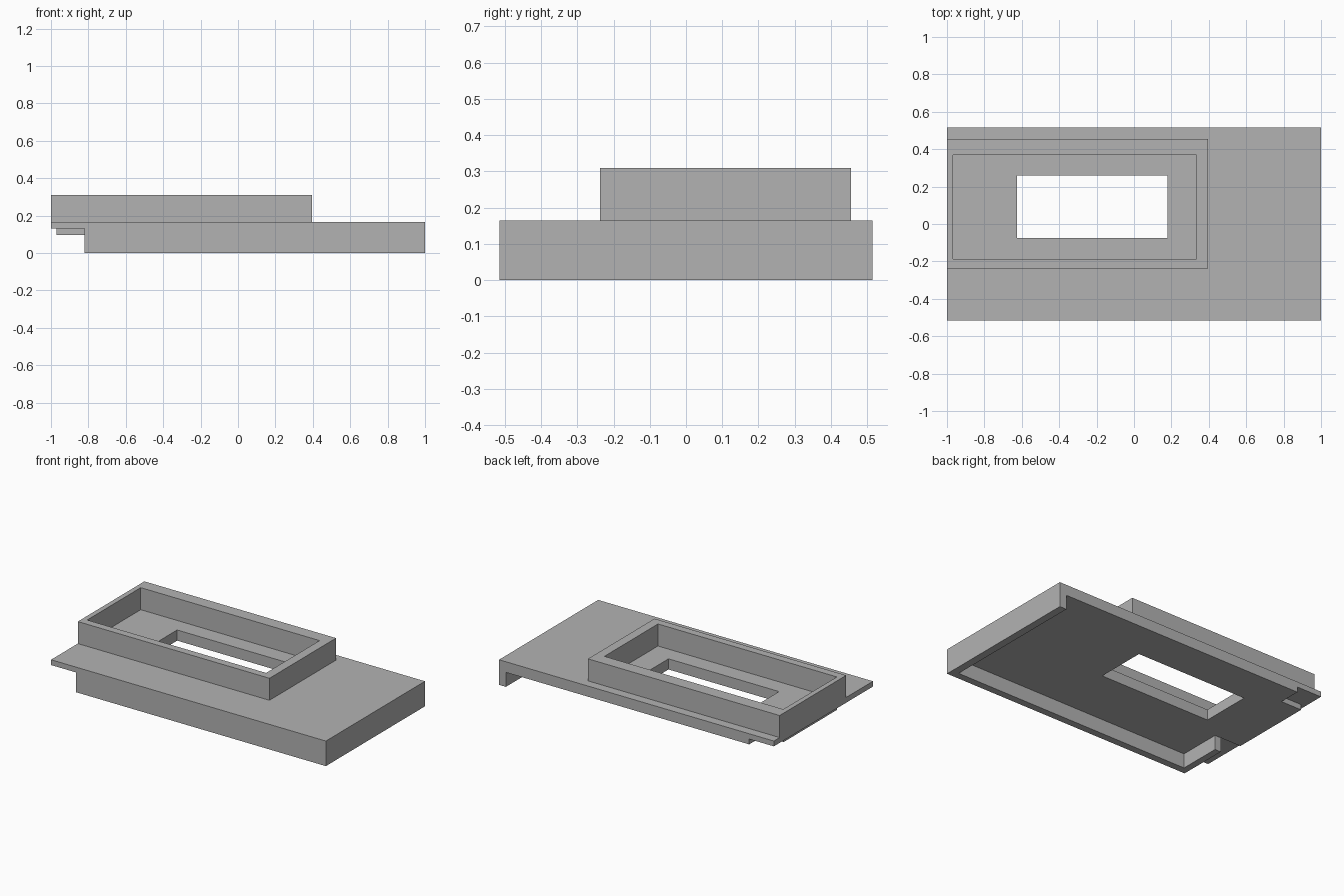
import bpy
import bmesh

if "Cube" in bpy.data.objects:
    bpy.data.objects.remove(bpy.data.objects["Cube"])

grey = bpy.data.materials.new("plain grey")
grey.diffuse_color = (0.45, 0.45, 0.45, 1)
grey.use_nodes = True
grey.node_tree.nodes["Principled BSDF"].inputs["Base Color"].default_value = grey.diffuse_color


def box(name, x0, x1, y0, y1, z0, z1):
    """Axis-aligned block given by its limits."""
    bm = bmesh.new()
    bmesh.ops.create_cube(bm, size=1)
    for v in bm.verts:
        v.co = (x1 if v.co.x > 0 else x0,
                y1 if v.co.y > 0 else y0,
                z1 if v.co.z > 0 else z0)
    mesh = bpy.data.meshes.new(name)
    bm.to_mesh(mesh)
    bm.free()
    mesh.materials.append(grey)
    obj = bpy.data.objects.new(name, mesh)
    bpy.context.collection.objects.link(obj)
    return obj


def combine(target, helper, operation):
    """Apply one boolean step and remove the helper block."""
    helper.hide_render = True
    mod = target.modifiers.new("combine", 'BOOLEAN')
    mod.operation = operation
    mod.solver = 'EXACT'
    mod.object = helper
    bpy.context.view_layer.update()
    graph = bpy.context.evaluated_depsgraph_get()
    mesh = bpy.data.meshes.new_from_object(target.evaluated_get(graph))
    target.modifiers.clear()
    target.data = mesh
    bpy.data.objects.remove(helper)


HALF = 0.515                      # half depth of the deck
TOP, LIP, FLOOR = 0.165, 0.13, 0.095
LEFT = -0.82                      # outer face of the left wall

# Deck: thin top sheet with a thicker slab under its main part
base = box("base", -1, 1, -HALF, HALF, LIP, TOP)
for limits in (
    (LEFT, 1, -HALF, HALF, FLOOR, 0.15),           # slab
    (-0.97, 0, -0.185, 0.37, FLOOR, 0.15),         # tongue under the tray
    (LEFT, 1, -HALF, -0.468, 0, 0.15),             # front wall
    (0.95, 1, -HALF, HALF, 0, 0.15),               # right wall
    (LEFT, -0.776, -HALF, -0.185, 0, 0.15),        # short left wall
):
    combine(base, box("helper", *limits), 'UNION')

# Window through the deck
combine(base, box("helper", -0.625, 0.18, -0.075, 0.26, -0.1, 0.5), 'DIFFERENCE')

# Raised rectangular rim around the tray
rim = box("tray_rim", -1, 0.395, -0.237, 0.455, TOP, 0.31)
combine(rim, box("helper", -0.967, 0.335, -0.187, 0.37, 0, 0.5), 'DIFFERENCE')
